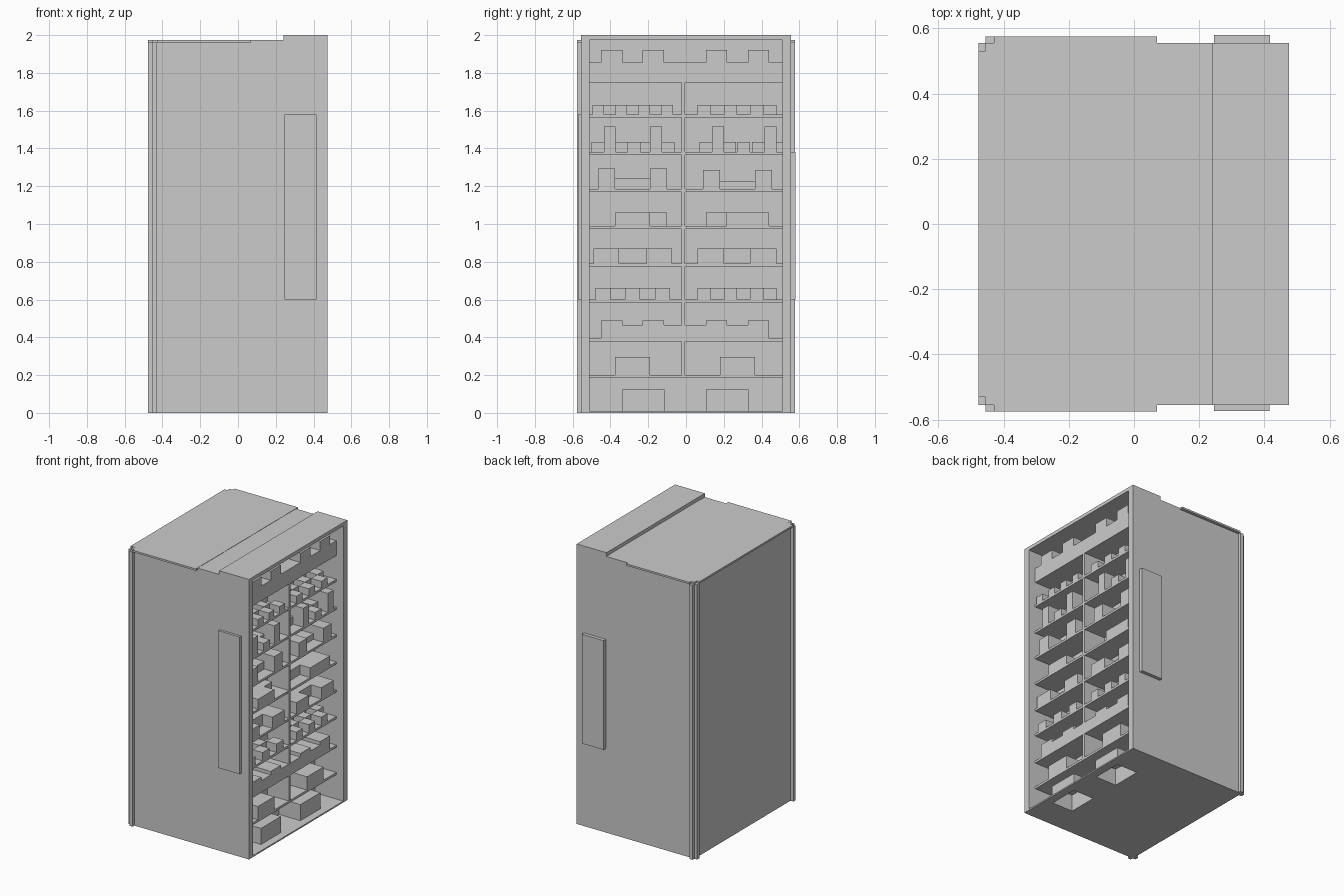
import bpy, bmesh
from mathutils import Matrix, Vector

if "Cube" in bpy.data.objects:
    bpy.data.objects.remove(bpy.data.objects["Cube"])


def boxes(name, items):
    """One object made of boxes given as (x0, x1, y0, y1, z0, z1)."""
    bm = bmesh.new()
    for x0, x1, y0, y1, z0, z1 in items:
        size = Vector((x1 - x0, y1 - y0, z1 - z0))
        mid = Vector((x0 + x1, y0 + y1, z0 + z1)) / 2
        bmesh.ops.create_cube(bm, size=1, matrix=Matrix.Translation(mid) @ Matrix.Diagonal(size).to_4x4())
    mesh = bpy.data.meshes.new(name)
    bm.to_mesh(mesh)
    bm.free()
    obj = bpy.data.objects.new(name, mesh)
    bpy.context.collection.objects.link(obj)
    return obj


def mirror_y(obj):
    m = obj.modifiers.new("mirror", 'MIRROR')
    m.use_axis = (False, True, False)


BACK, MID, FRONT = 0.25, 0.34, 0.42   # depth lines of the recess
INNER, OUTER = 0.51, 0.555            # inner and outer half widths

# Solid rear body and the frame round the open side
boxes("rear_body", [(-0.455, BACK, -OUTER, OUTER, 0, 1.973)])
mirror_y(boxes("side_frame", [(0.24, 0.475, INNER, OUTER, 0, 2)]))
boxes("top_frame", [(0.24, 0.475, -INNER, INNER, 1.975, 2)])

# Overhanging top plate with notched corners, and corner strips
boxes("top_plate", [(-0.43, 0.07, -0.576, 0.576, 1.962, 1.975),
                    (-0.477, -0.43, -0.53, 0.53, 1.962, 1.975),
                    (-0.455, -0.43, -OUTER, OUTER, 1.962, 1.9745)])
mirror_y(boxes("corner_strip", [(-0.455, -0.43, OUTER, 0.576, 0, 1.962),
                                (-0.477, -0.455, 0.53, OUTER, 0, 1.962)]))

# Raised side panels
boxes("front_side_panel", [(0.245, 0.415, -0.573, -OUTER, 0.6, 1.58)])
boxes("rear_side_panel", [(0.245, 0.417, OUTER, 0.58, 0.6, 1.38)])

# Floor with two openings under hollow boxes
bins = [(-0.34, -0.115), (0.105, 0.33)]
edges = [-INNER, bins[0][0], bins[0][1], bins[1][0], bins[1][1], INNER]
floor = [(BACK, FRONT, edges[i], edges[i + 1], 0, 0.01) for i in (0, 2, 4)]
floor.append((FRONT, 0.475, -INNER, INNER, 0, 0.01))
boxes("floor", floor)
t = 0.005
shell = []
for a, b in bins:
    shell += [(BACK, FRONT, a, b, 0.12, 0.125), (FRONT - t, FRONT, a, b, 0.0, 0.12),
              (BACK, FRONT - t, a, a + t, 0.0, 0.12), (BACK, FRONT - t, b - t, b, 0.0, 0.12)]
boxes("floor_bins", shell)

# Shelves and centre divider
floors = [0.2, 0.395, 0.6, 0.79, 0.99, 1.185, 1.38, 1.58, 1.765]
boxes("shelves", [(BACK, FRONT, -INNER, INNER, z - 0.016, z) for z in floors])
boxes("divider", [(BACK, FRONT - 0.001, -0.025, -0.005, 0.2, 1.76)])


def row(name, z, items):
    """Shelf contents: (y0, y1, top, back x, front x)."""
    boxes(name, [(xb, xf, a, b, z, top) for a, b, top, xb, xf in items])


def run(start, stop, count, top, front_first=True):
    """Equal cubes alternating between the front and back of the shelf."""
    w = (stop - start) / count
    out = []
    for i in range(count):
        is_front = (i % 2 == 0) == front_first
        out.append((start + i * w, start + (i + 1) * w, top,
                    MID if is_front else BACK, FRONT if is_front else MID))
    return out


def full(a, b, top):
    return (a, b, top, BACK, FRONT)


def rear(a, b, top):
    return (a, b, top, BACK, MID)


# Contents of each shelf, bottom to top
row("large_blocks", 0.2, [full(-0.375, -0.19, 0.295), full(0.18, 0.365, 0.295)])
row("stepped_low_block", 0.395,
    [full(-0.45, 0.44, 0.465)] +
    [full(a, a + 0.113, 0.49) for a in (-0.45, -0.23, 0.105, 0.327)])
row("lower_cubes", 0.6, run(-0.48, -0.085, 5, 0.66) + run(0.06, 0.48, 6, 0.66))
row("wide_blocks", 0.79,
    [full(-0.49, -0.355, 0.87), rear(-0.355, -0.21, 0.87), full(-0.21, -0.075, 0.87),
     full(0.06, 0.2, 0.87), rear(0.2, 0.34, 0.87), full(0.34, 0.48, 0.87)])
row("paired_blocks", 0.99,
    [full(-0.375, -0.19, 1.06), rear(-0.19, -0.1, 1.06),
     rear(0.105, 0.215, 1.06), full(0.215, 0.44, 1.06)])
row("tall_and_low_blocks", 1.185,
    [full(-0.465, -0.375, 1.295), rear(-0.375, -0.19, 1.24), full(-0.19, -0.1, 1.295),
     full(0.09, 0.18, 1.285), rear(0.18, 0.365, 1.225), full(0.365, 0.455, 1.285)])
tiers = []
for c in (-0.405, -0.16, 0.167, 0.445):
    tiers += [full(c - 0.03, c + 0.033, 1.515), rear(c - 0.095, c - 0.03, 1.435),
              rear(c + 0.033, min(c + 0.098, INNER), 1.435)]
tiers += [(-0.31, -0.24, 1.435, MID, FRONT), (0.27, 0.34, 1.435, MID, FRONT)]
row("tiered_blocks", 1.38, tiers)
row("upper_cubes", 1.58, run(-0.495, -0.07, 7, 1.63) + run(0.06, 0.48, 6, 1.63))
row("header_block", 1.765,
    [full(-INNER, INNER, 1.855)] +
    [full(a, a + 0.113, 1.92) for a in (-0.45, -0.23, 0.105, 0.327)])
